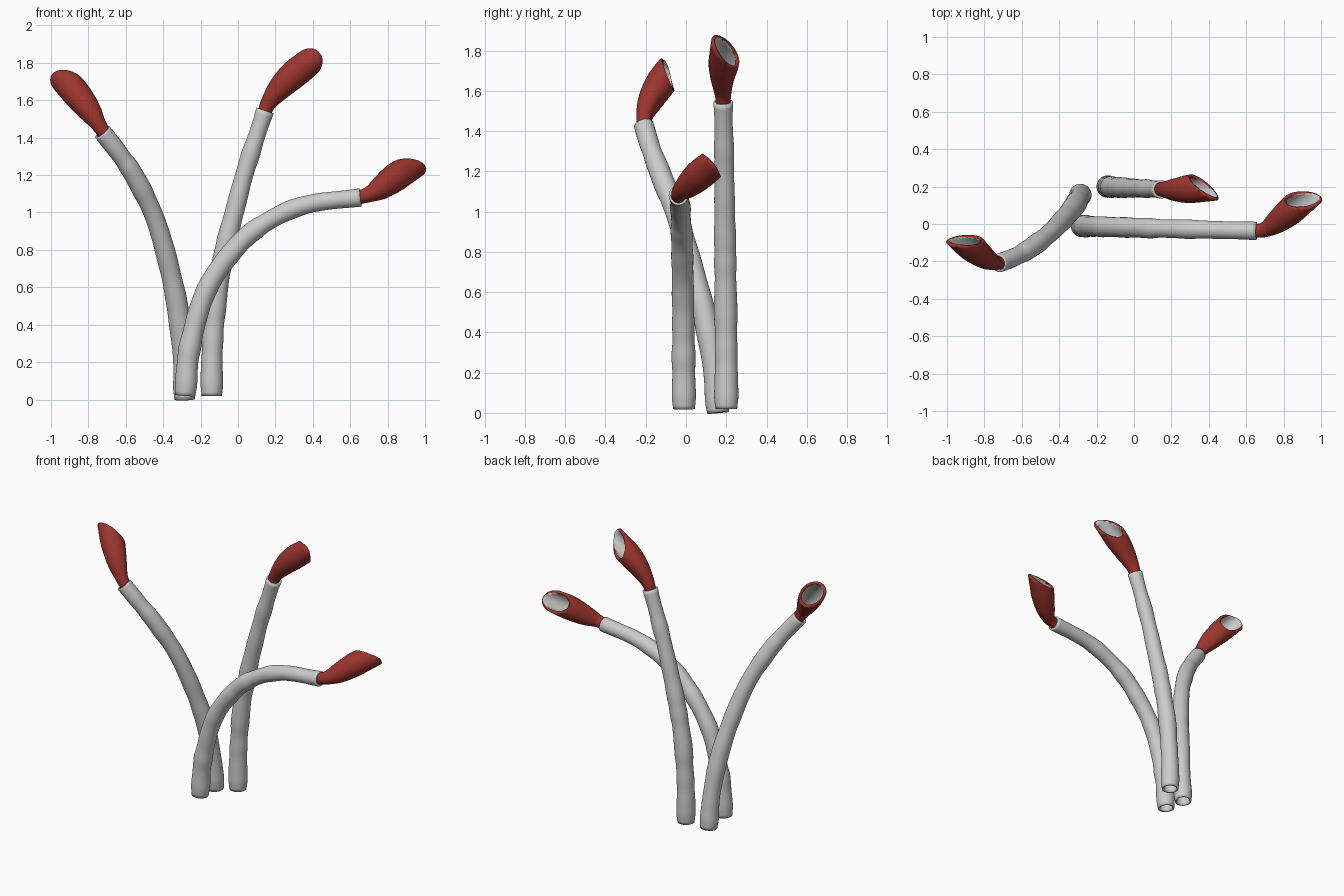
import bpy, bmesh, math, random
from mathutils import Vector

if "Cube" in bpy.data.objects:
    bpy.data.objects.remove(bpy.data.objects["Cube"])

random.seed(4)
SIDES = 28


def material(name, color):
    m = bpy.data.materials.new(name)
    m.diffuse_color = color
    m.use_nodes = True
    m.node_tree.nodes["Principled BSDF"].inputs["Base Color"].default_value = m.diffuse_color
    return m


RED = material("plume_red", (0.33, 0.035, 0.027, 1))
GREY = material("lining_grey", (0.6, 0.6, 0.6, 1))


def spline(pts, steps):
    """Catmull-Rom resampling; works for paths and radii alike."""
    p = [2 * pts[0] - pts[1]] + list(pts) + [2 * pts[-1] - pts[-2]]
    out = []
    for i in range(1, len(p) - 2):
        a, b, c, d = p[i - 1:i + 3]
        for s in range(steps):
            t = s / steps
            out.append(0.5 * (2 * b + (c - a) * t + (2 * a - 5 * b + 4 * c - d) * t * t
                              + (3 * b - a - 3 * c + d) * t ** 3))
    return out + [pts[-1]]


def loft(path, radius):
    """Sweep a ring along path; radius(i, direction) gives each vertex radius."""
    bm = bmesh.new()
    side, rings = Vector((0, 1, 0)), []
    for i, p in enumerate(path):
        t = (path[min(i + 1, len(path) - 1)] - path[max(i - 1, 0)]).normalized()
        side = (side - t * side.dot(t)).normalized()
        up = t.cross(side)
        ring = []
        for k in range(SIDES):
            a = 2 * math.pi * k / SIDES
            d = side * math.cos(a) + up * math.sin(a)
            ring.append(bm.verts.new(p + d * radius(i, d)))
        rings.append(ring)
    for r, q in zip(rings, rings[1:]):
        for k in range(SIDES):
            n = (k + 1) % SIDES
            bm.faces.new((r[k], r[n], q[n], q[k]))
    return bm


def finish(bm, name, thickness, mats=()):
    bmesh.ops.recalc_face_normals(bm, faces=bm.faces)
    # make sure an open sleeve points outward
    bm.faces.ensure_lookup_table()
    f = bm.faces[0]
    ring = [v.co for v in list(bm.verts)[:SIDES]]
    mid = sum(ring, Vector()) / len(ring)
    if f.normal.dot(f.calc_center_median() - mid) < 0:
        bmesh.ops.reverse_faces(bm, faces=bm.faces)
    me = bpy.data.meshes.new(name)
    bm.to_mesh(me)
    bm.free()
    ob = bpy.data.objects.new(name, me)
    bpy.context.collection.objects.link(ob)
    for m in mats:
        me.materials.append(m)
    mod = ob.modifiers.new("wall", 'SOLIDIFY')
    mod.thickness, mod.offset = thickness, -1
    mod.material_offset = 1 if mats else 0
    bpy.ops.object.select_all(action='DESELECT')
    ob.select_set(True)
    bpy.context.view_layer.objects.active = ob
    bpy.ops.object.shade_smooth_by_angle(angle=math.radians(50))


def tube(name, pts):
    # hollow, slightly lumpy stalk with a rounded foot
    path = spline([Vector(p) for p in pts], 4)
    n = len(path) - 1
    rad = [(0.060 - 0.012 * i / n) * random.uniform(0.93, 1.04) for i in range(n + 1)]
    rad[0], rad[1], rad[-1] = 0.054, 0.060, 0.049
    rad = spline(rad, 3)
    path = spline(path, 3)
    finish(loft(path, lambda i, d: rad[i]), name, 0.012)


def plume(name, pts, cut_at, cut_normal):
    # soft sleeve, creased on the open side and sliced obliquely at the mouth
    path = spline([Vector(p) for p in pts], 6)
    rad = spline([0.034, 0.042, 0.063, 0.076, 0.075, 0.064], 6)
    no = Vector(cut_normal).normalized()

    def radius(i, d):
        fold = math.exp(-((i - 11) / 6) ** 2) * max(0, d.dot(no)) ** 5
        return rad[i] * (1 - 0.5 * fold)

    bm = loft(path, radius)
    bmesh.ops.bisect_plane(bm, geom=bm.verts[:] + bm.edges[:] + bm.faces[:],
                           plane_co=Vector(cut_at), plane_no=no, clear_outer=True)
    finish(bm, name, 0.018, (RED, GREY))


# left stalk
tube("left_tube", [(-.285, .16, 0), (-.295, .135, .25), (-.335, .075, .56), (-.43, -.03, .93),
                   (-.54, -.12, 1.17), (-.635, -.175, 1.315), (-.725, -.21, 1.43)])
plume("left_plume", [(-.70, -.205, 1.40), (-.745, -.205, 1.47), (-.795, -.178, 1.545),
                     (-.86, -.13, 1.63), (-.925, -.075, 1.705), (-1.02, .01, 1.80)],
      (-.88, -.095, 1.69), (.05, .91, .38))

# middle stalk
tube("middle_tube", [(-.14, .2, .02), (-.138, .2, .25), (-.115, .197, .55), (-.07, .195, .80),
                     (-.02, .192, 1.0), (.045, .19, 1.24), (.145, .185, 1.545)])
plume("middle_plume", [(.135, .185, 1.51), (.16, .185, 1.58), (.22, .185, 1.66),
                       (.29, .188, 1.73), (.37, .193, 1.795), (.53, .2, 1.92)],
      (.375, .193, 1.80), (.52, .77, .36))

# right stalk
tube("right_tube", [(-.283, -.01, .02), (-.257, -.012, .28), (-.166, -.015, .59), (.005, -.02, .83),
                    (.18, -.025, .965), (.38, -.03, 1.045), (.655, -.037, 1.08)])
plume("right_plume", [(.625, -.038, 1.075), (.695, -.03, 1.095), (.76, .01, 1.13),
                      (.83, .065, 1.18), (.89, .115, 1.22), (1.02, .215, 1.30)],
      (.88, .13, 1.23), (0, .78, .62))
